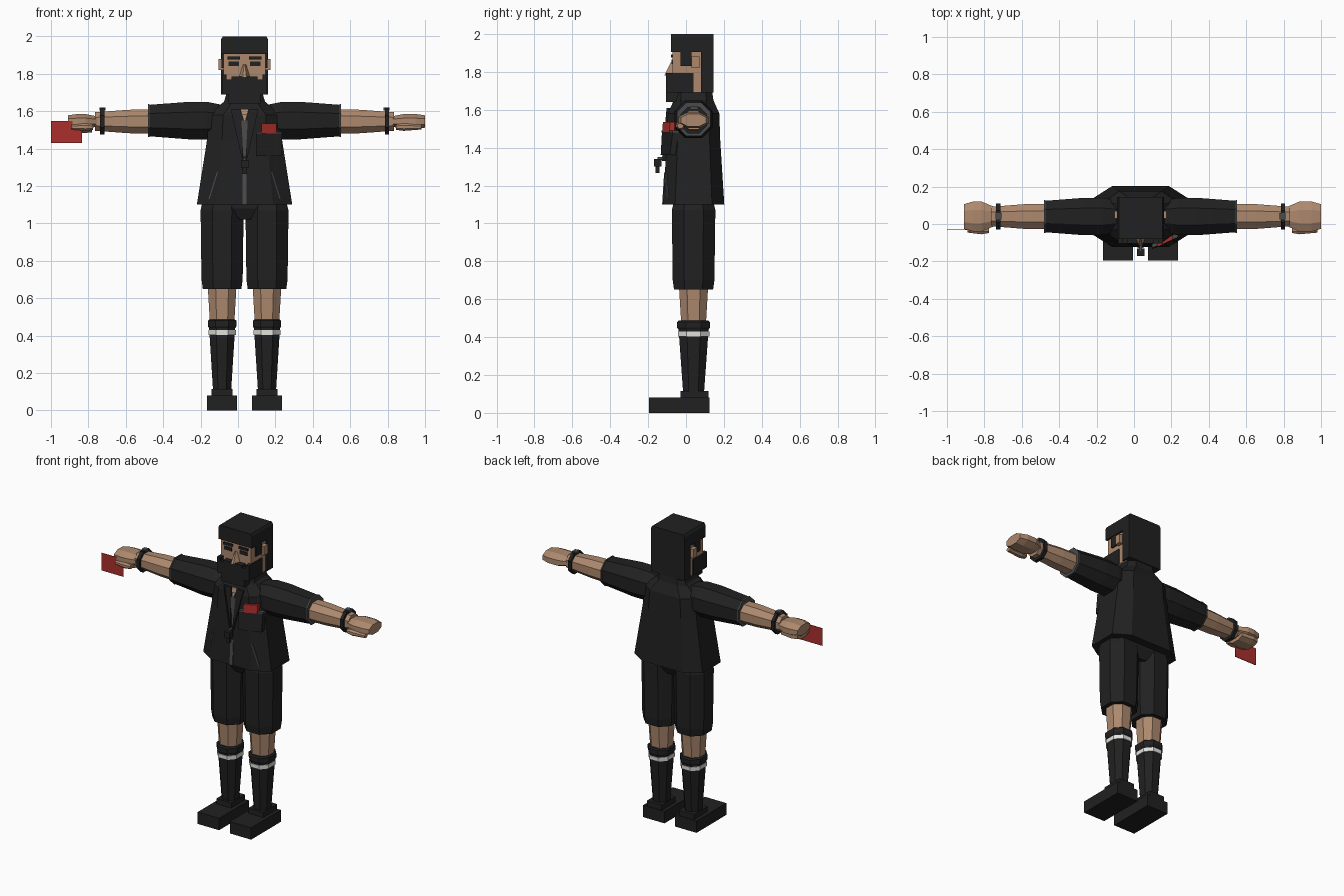
import bpy, bmesh

if "Cube" in bpy.data.objects:
    bpy.data.objects.remove(bpy.data.objects["Cube"])

# body landmarks
MIDDLE = .035
DEPTH = .04
ARM = 1.545
SLEEVE_END, WRIST, KNUCKLES = .51, .76, .85
SOCK_TOP, HEM, WAIST = .45, .65, 1.1
CHIN, MOUTH, BROW, CROWN = 1.69, 1.77, 1.905, 2
FACE, HEAD_FRONT, HEAD_BACK, BEARD_FRONT = -.07, -.08, .145, -.105
HEAD_HALF = .125


def material(name, red, green, blue):
    m = bpy.data.materials.new(name)
    m.use_nodes = True
    m.diffuse_color = (red, green, blue, 1)
    m.node_tree.nodes["Principled BSDF"].inputs["Base Color"].default_value = m.diffuse_color
    return m


BLACK = material("black cloth", .015, .015, .015)
GREY = material("dark grey trim", .07, .07, .07)
SKIN = material("skin", .42, .25, .155)
RED = material("red card", .4, .03, .025)
WHITE = material("white stripe", .75, .75, .72)


def finish(name, mat, bm):
    bmesh.ops.recalc_face_normals(bm, faces=bm.faces)
    mesh = bpy.data.meshes.new(name)
    bm.to_mesh(mesh)
    bm.free()
    mesh.materials.append(mat)
    bpy.context.collection.objects.link(bpy.data.objects.new(name, mesh))


def skin_loops(name, mat, outlines):
    """Closed surface through matching outlines."""
    bm = bmesh.new()
    loops = [[bm.verts.new(p) for p in outline] for outline in outlines]
    for low, high in zip(loops, loops[1:]):
        for i in range(len(low)):
            bm.faces.new((low[i - 1], low[i], high[i], high[i - 1]))
    bm.faces.new(loops[0])
    bm.faces.new(loops[-1])
    finish(name, mat, bm)


def octagon(half_a, half_b, cut):
    """Rectangle outline with its corners cut off."""
    k = 1 - cut
    signs = [(1, -k), (1, k), (k, 1), (-k, 1), (-1, k), (-1, -k), (-k, -1), (k, -1)]
    return [(half_a * u, half_b * v) for u, v in signs]


def limb(name, mat, rings, x=0, side=0, y=DEPTH, z=ARM, squash=1, extra=0, cut=.55):
    """Eight-sided tube of (position, radius) rings, upright or out along one side."""
    outlines = []
    for pos, radius in rings:
        ring = octagon(radius, radius * squash + extra, cut)
        if side:
            outlines.append([(MIDDLE + side * pos, y + a, z + b) for a, b in ring])
        else:
            outlines.append([(MIDDLE + x + a, y + b, pos) for a, b in ring])
    skin_loops(name, mat, outlines)


def band(name, mat, pos, width, radius, **options):
    limb(name, mat, [(pos, radius), (pos + width, radius)], **options)


def box(name, mat, half, ys, zs, x=0, taper=1):
    """Box centred on x, with its upper face scaled sideways by taper."""
    outlines = []
    for z, w in zip(zs, (half, half * taper)):
        left, right = MIDDLE + x - w, MIDDLE + x + w
        outlines.append([(left, ys[0], z), (right, ys[0], z), (right, ys[1], z), (left, ys[1], z)])
    skin_loops(name, mat, outlines)


# jacket body
TORSO = [(WAIST, .255), (1.45, .2), (1.58, .19), (1.66, .1)]
TORSO_SHAPE = dict(squash=.4, extra=.06, cut=.4)
limb("jacket_body", BLACK, TORSO, **TORSO_SHAPE)


def chest_y(offset, z):
    """Front surface of the jacket at a sideways offset and height."""
    low, high = next((a, b) for a, b in zip(TORSO, TORSO[1:]) if z <= b[0])
    t = (z - low[0]) / (high[0] - low[0])
    half = low[1] + (high[1] - low[1]) * t
    deep = half * TORSO_SHAPE["squash"] + TORSO_SHAPE["extra"]
    past_corner = max(0, abs(offset) - half * (1 - TORSO_SHAPE["cut"]))
    return DEPTH - deep + past_corner * deep / half


def strip(name, mat, start, end, width, end_width=None, lift=.004):
    """Thin patch on the chest between two (offset, height) points."""
    a, b = width / 2, (width if end_width is None else end_width) / 2
    corners = [(start[0] - a, start[1]), (start[0] + a, start[1]),
               (end[0] + b, end[1]), (end[0] - b, end[1])]
    skin_loops(name, mat, [[(MIDDLE + d, chest_y(d, z) + shift, z) for d, z in corners]
                           for shift in (-lift, .004)])


# jacket front details
V_POINT, COLLAR = 1.36, 1.61
POCKET, POCKET_TOP, POCKET_WIDTH = .13, 1.48, .14
strip("zip", GREY, (0, WAIST), (0, 1.27), .022)
strip("shirt_strip", GREY, (0, V_POINT), (0, 1.55), .012, .04)
strip("throat", SKIN, (0, 1.55), (0, COLLAR), .005, .04, lift=.006)
strip("chest_pocket", BLACK, (POCKET, V_POINT), (POCKET, POCKET_TOP), POCKET_WIDTH, lift=.028)
strip("pocket_trim", GREY, (POCKET, POCKET_TOP), (POCKET, POCKET_TOP + .01), POCKET_WIDTH, lift=.03)
strip("pocket_card", RED, (POCKET, POCKET_TOP), (POCKET, 1.535), .08, lift=.025)

# whistle
box("whistle_body", BLACK, .02, (-.17, -.13), (1.3, 1.34))
box("whistle_mouthpiece", BLACK, .012, (-.16, -.14), (1.265, 1.3))
box("whistle_ring", GREY, .008, (-.15, -.11), (1.335, 1.35))

# collar, head, hair and beard
limb("collar", BLACK, [(1.58, .14), (1.65, .11), (CHIN + .01, .095)], squash=.5, extra=.05, cut=.35)
box("face", SKIN, HEAD_HALF - .012, (FACE, .1), (CHIN, BROW))
box("hair_top", BLACK, HEAD_HALF, (HEAD_FRONT, HEAD_BACK), (BROW, CROWN - .015))
box("hair_crown", BLACK, HEAD_HALF, (HEAD_FRONT, HEAD_BACK), (CROWN - .015, CROWN), taper=.93)
box("hair_back", BLACK, HEAD_HALF, (-HEAD_FRONT, HEAD_BACK), (CHIN, BROW))
box("beard", BLACK, HEAD_HALF - .005, (BEARD_FRONT, DEPTH), (CHIN, MOUTH))
box("beard_chin", BLACK, .085, (BEARD_FRONT, -.03), (CHIN - .05, CHIN))
box("moustache", BLACK, .07, (BEARD_FRONT, FACE), (MOUTH, MOUTH + .015))
skin_loops("nose", SKIN, [[(MIDDLE - w, FACE, z), (MIDDLE + w, FACE, z),
                           (MIDDLE + w / 3, tip, z), (MIDDLE - w / 3, tip, z)]
                          for w, tip, z in ((.03, -.115, MOUTH + .01), (.008, FACE - .01, 1.85))])

# shorts seat
limb("shorts_seat", BLACK, [(1.02, .05), (1.08, .19), (WAIST + .02, .19)], squash=.2, extra=.07)

for s, side in ((1, "left"), (-1, "right")):
    # jacket trimmings
    strip(side + "_lapel", BLACK, (s * .012, V_POINT), (s * .045, COLLAR), .01, .05, lift=.014)
    strip(side + "_slash_pocket", GREY, (s * .19, 1.13), (s * .145, 1.275), .006)
    strip(side + "_lanyard", BLACK, (s * .006, 1.33), (s * .07, COLLAR), .008, lift=.02)

    # facial features
    box(side + "_sideburn", BLACK, .01, (-.03, .03), (1.83, BROW), x=s * .112)
    box(side + "_cheek_beard", BLACK, .012, (BEARD_FRONT, DEPTH), (MOUTH, 1.795), x=s * .108)
    box(side + "_ear", SKIN, .015, (.03, .07), (1.82, 1.88), x=s * HEAD_HALF)
    box(side + "_eyebrow", BLACK, .033, (FACE - .009, FACE), (1.876, 1.892), x=s * .058)
    box(side + "_eye", BLACK, .028, (FACE - .006, FACE), (1.842, 1.865), x=s * .058)

    # arm
    limb(side + "_sleeve", BLACK, [(.1, .08), (.2, .1), (.3, .1), (SLEEVE_END, .084)],
         side=s, z=ARM + .005)
    band(side + "_sleeve_trim", GREY, SLEEVE_END - .002, .008, .088, side=s, z=ARM + .005)
    limb(side + "_forearm", SKIN, [(.5, .068), (.62, .066), (.8, .052)], side=s, squash=.95)
    band(side + "_wristband", BLACK, WRIST - .01, .022, .07, side=s)
    box(side + "_band_clasp", GREY, .016, (.025, .06), (ARM + .06, ARM + .076), x=s * WRIST)

    # hand, with the fingertips shorter on the gripping side
    tip = .955 + s * .01
    limb(side + "_hand", SKIN, [(.79, .055), (KNUCKLES, .08), (tip - .05, .08), (tip, .066)],
         side=s, squash=.5)
    limb(side + "_thumb", SKIN, [(.81, .018), (KNUCKLES, .025), (tip - .02, .016)],
         side=s, y=-.03, z=ARM - .03, squash=.8)

    # leg
    leg = s * .12
    limb(side + "_shorts_leg", BLACK, [(HEM, .103), (.7, .11), (1.07, .115), (WAIST + .01, .105)], x=leg)
    limb(side + "_knee", SKIN, [(SOCK_TOP, .064), (HEM + .02, .077)], x=leg)
    limb(side + "_sock", BLACK, [(.1, .048), (SOCK_TOP, .07)], x=leg, squash=1.14)
    limb(side + "_sock_cuff", BLACK, [(SOCK_TOP - .01, .07), (SOCK_TOP, .076), (.48, .076), (.487, .068)],
         x=leg, squash=1.14)
    band(side + "_sock_stripe", WHITE, .404, .026, .073, x=leg, squash=1.14)
    box(side + "_shoe", BLACK, .08, (-.195, .123), (0, .08), x=leg)
    box(side + "_shoe_collar", BLACK, .056, (-.03, .118), (.08, .115), x=leg)

# curled right fingers and the card they hold
limb("curled_fingers", SKIN, [(.815, .06), (.9, .07), (.94, .06)],
     side=-1, z=ARM - .035, squash=.4)
box("held_card", RED, .0825, (-.033, -.029), (1.43, 1.548), x=-.9525)
